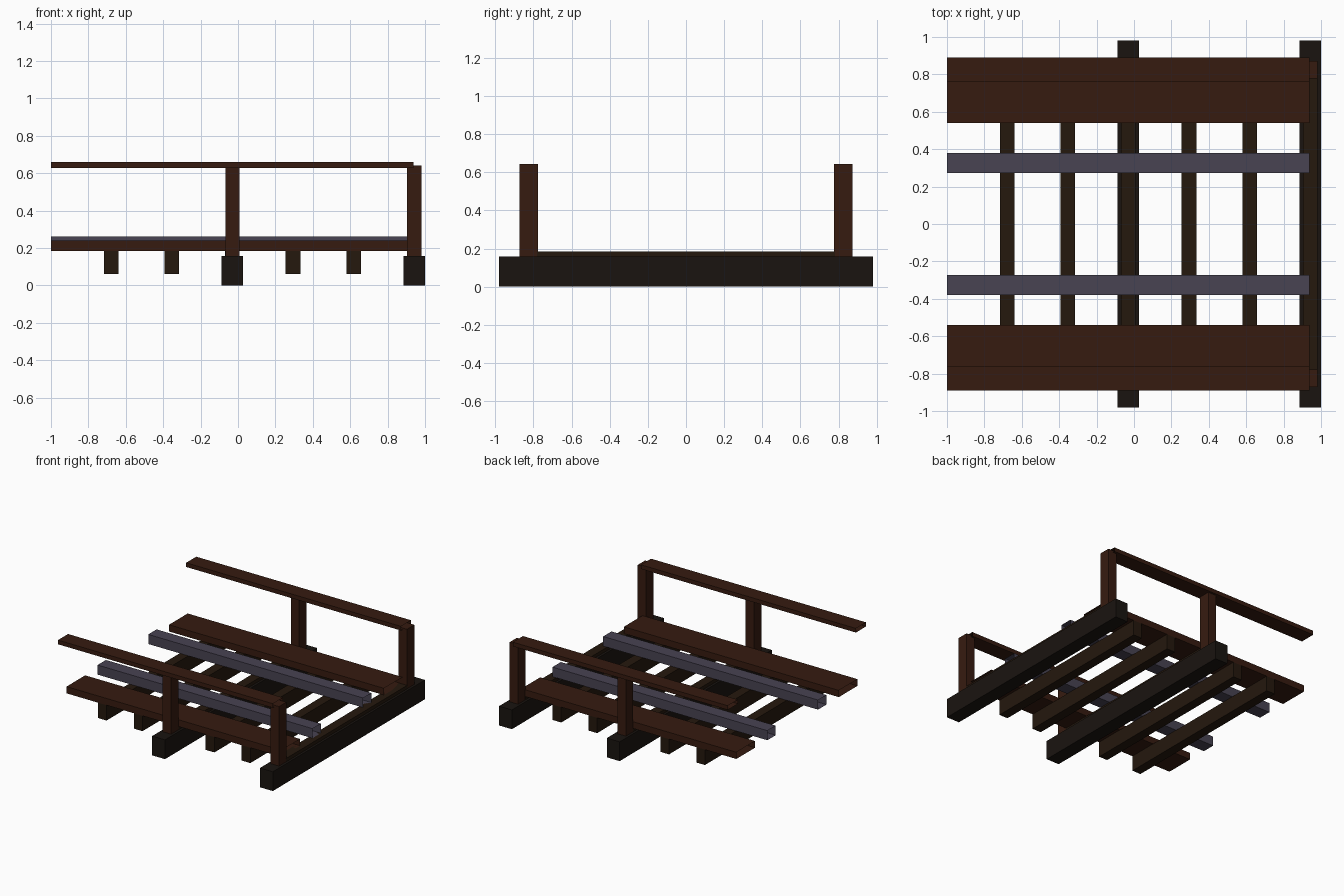
import bpy, bmesh

if "Cube" in bpy.data.objects:
    bpy.data.objects.remove(bpy.data.objects["Cube"])

def material(name, rgb):
    m = bpy.data.materials.new(name)
    m.diffuse_color = (*rgb, 1)
    m.use_nodes = True
    m.node_tree.nodes["Principled BSDF"].inputs["Base Color"].default_value = m.diffuse_color
    return m

PLANK = material("brown_wood", (0.037, 0.011, 0.005))
TIE = material("dark_wood", (0.018, 0.009, 0.004))
BEAM = material("black_wood", (0.010, 0.007, 0.005))
STEEL = material("steel", (0.065, 0.056, 0.085))

def box(name, x, y, z, mat, open_ends=False):
    """Box from (min, max) ranges; open_ends drops both x end faces."""
    bm = bmesh.new()
    bmesh.ops.create_cube(bm, size=1)
    for v in bm.verts:
        v.co = [r[0] + (c + 0.5) * (r[1] - r[0]) for r, c in zip((x, y, z), v.co)]
    if open_ends:
        bm.normal_update()
        ends = [f for f in bm.faces if abs(f.normal.x) > 0.9]
        bmesh.ops.delete(bm, geom=ends, context='FACES_ONLY')
    me = bpy.data.meshes.new(name)
    bm.to_mesh(me)
    bm.free()
    me.materials.append(mat)
    ob = bpy.data.objects.new(name, me)
    bpy.context.collection.objects.link(ob)

SPACING = 0.324
FRAMES = (-0.03, 0.942)       # x centres of the supports with posts
LENGTH = (-1.0, 0.938)        # run of all lengthwise parts

# Cross ties
for i in range(6):
    x = -0.678 + i * SPACING
    box("cross_tie", (x - 0.039, x + 0.039), (-0.78, 0.78), (0.06, 0.185), TIE)

# Heavy support beams
for x in FRAMES:
    box("support_beam", (x - 0.058, x + 0.058), (-0.98, 0.98), (0, 0.157), BEAM)

# Mirrored side parts
for s in (-1, 1):
    def side(a, b):
        return tuple(sorted((s * a, s * b)))
    for x in FRAMES:
        box("railing_post", (x - 0.038, x + 0.038), side(0.777, 0.872), (0.155, 0.642), PLANK)
    box("handrail", LENGTH, side(0.76, 0.89), (0.627, 0.661), PLANK, True)
    box("walkway_plank", LENGTH, side(0.54, 0.78), (0.185, 0.24), PLANK, True)
    box("track_rail", LENGTH, side(0.273, 0.38), (0.185, 0.263), STEEL, True)
